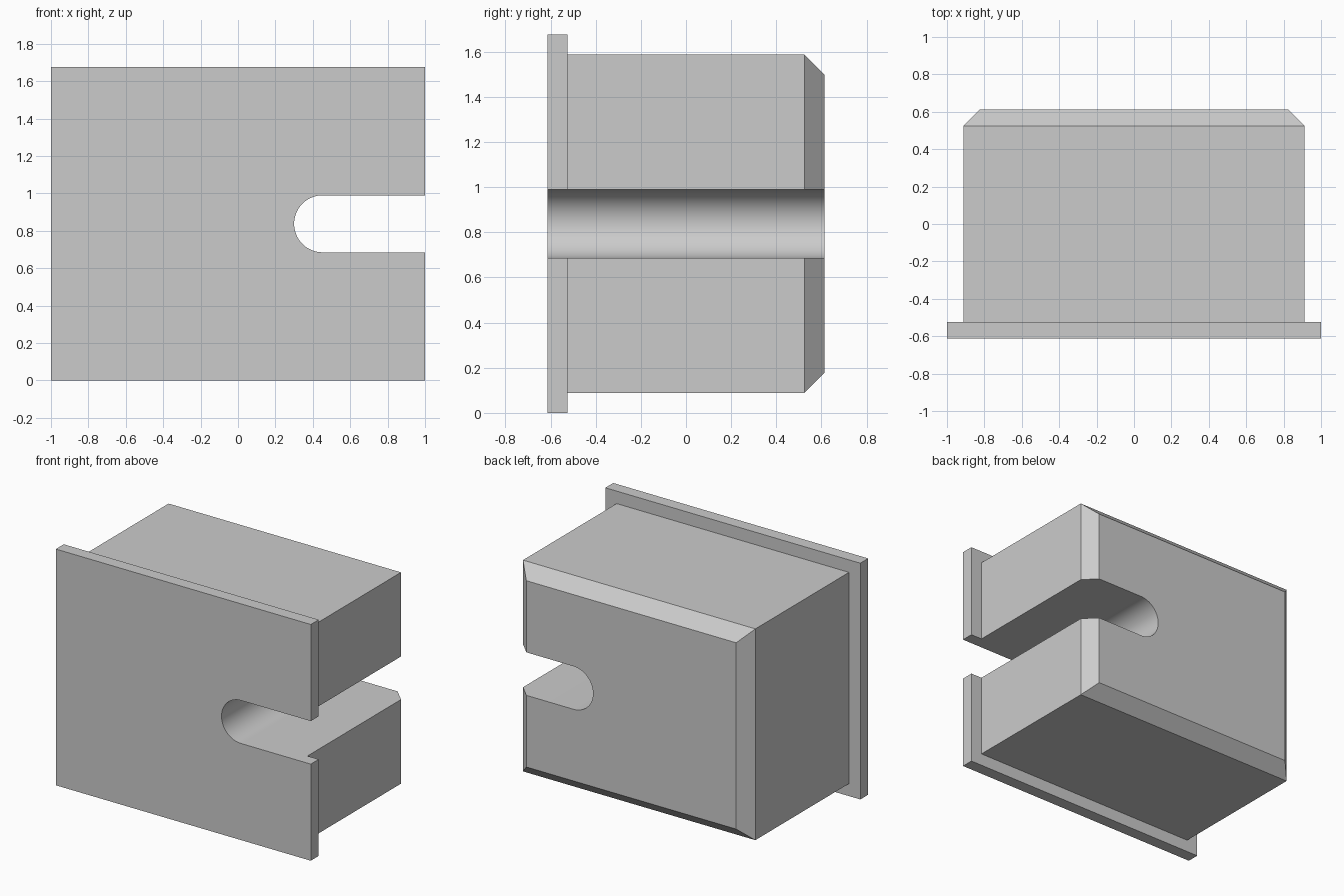
import bpy
import bmesh
from math import pi, sin, cos

old = bpy.data.objects.get("Cube")
if old:
    bpy.data.objects.remove(old, do_unlink=True)

grey = bpy.data.materials.new("light grey")
grey.use_nodes = True
grey.diffuse_color = (0.6, 0.6, 0.6, 1)
grey.node_tree.nodes["Principled BSDF"].inputs["Base Color"].default_value = (0.6, 0.6, 0.6, 1)

HALF_HEIGHT = 0.8375
HALF_DEPTH = 0.613
STEP = 0.0885          # flange thickness, flange overhang and chamfer size
SLOT_RADIUS = 0.1525
SLOT_CENTRE = 0.4525


def loft(name, rings):
    """Closed solid through matching rings of points, capped at both ends."""
    bm = bmesh.new()
    loops = [[bm.verts.new(p) for p in ring] for ring in rings]
    for a, b in zip(loops, loops[1:]):
        for i in range(len(a)):
            j = (i + 1) % len(a)
            bm.faces.new((a[i], a[j], b[j], b[i]))
    bm.faces.new(loops[0])
    bm.faces.new(loops[-1])
    bmesh.ops.recalc_face_normals(bm, faces=bm.faces)
    mesh = bpy.data.meshes.new(name)
    bm.to_mesh(mesh)
    bm.free()
    mesh.materials.append(grey)
    obj = bpy.data.objects.new(name, mesh)
    bpy.context.collection.objects.link(obj)
    return obj


def rectangle(y, inset):
    w, h = 1 - inset, HALF_HEIGHT - inset
    return [(sx * w, y, HALF_HEIGHT + sz * h)
            for sx, sz in ((-1, -1), (1, -1), (1, 1), (-1, 1))]


def slot_outline(y):
    arc = [pi / 2 + pi * i / 32 for i in range(33)]
    pts = [(SLOT_CENTRE + SLOT_RADIUS * cos(a), y, HALF_HEIGHT + SLOT_RADIUS * sin(a))
           for a in arc]
    return pts + [(1.2, y, HALF_HEIGHT - SLOT_RADIUS), (1.2, y, HALF_HEIGHT + SLOT_RADIUS)]


# Flanged block with a chamfered back
block = loft("flanged_block", [
    rectangle(-HALF_DEPTH, 0),
    rectangle(-HALF_DEPTH + STEP, 0),
    rectangle(-HALF_DEPTH + STEP, STEP),
    rectangle(HALF_DEPTH - STEP, STEP),
    rectangle(HALF_DEPTH, 2 * STEP),
])

# Round-ended slot through the left side
cutter = loft("slot_cutter", [slot_outline(-1), slot_outline(1)])
cutter.hide_render = True
cutter.hide_set(True)

cut = block.modifiers.new("slot", 'BOOLEAN')
cut.operation = 'DIFFERENCE'
cut.solver = 'EXACT'
cut.object = cutter

# Apply the cut, then smooth only the round end of the slot
bpy.ops.object.select_all(action='DESELECT')
block.select_set(True)
bpy.context.view_layer.objects.active = block
bpy.ops.object.modifier_apply(modifier=cut.name)
bpy.data.objects.remove(cutter, do_unlink=True)
bpy.ops.object.shade_smooth_by_angle(angle=pi / 6)
